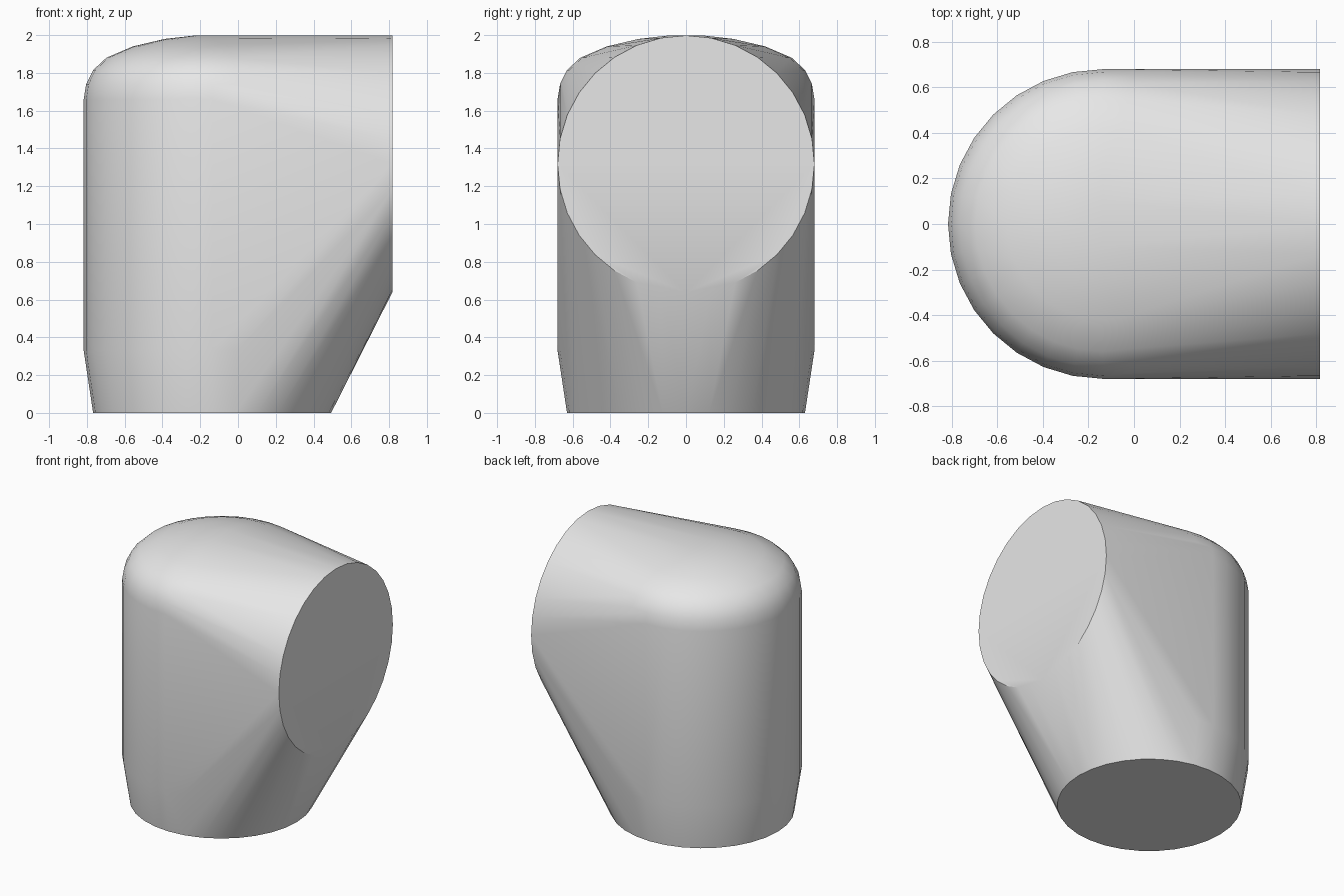
import bpy
import bmesh
from math import cos, sin, pi, radians

cube = bpy.data.objects.get("Cube")
if cube:
    bpy.data.objects.remove(cube, do_unlink=True)

AXIS_X = -0.137   # centre of the upright barrel
END_X = 0.817     # plane of the round side opening
RADIUS = 0.68
SIDES = 32

# One flat colour
grey = bpy.data.materials.new("light_grey")
grey.use_nodes = True
colour = (0.8, 0.8, 0.8, 1)
grey.diffuse_color = colour
grey.node_tree.nodes["Principled BSDF"].inputs["Base Color"].default_value = colour

bm = bmesh.new()

# Upright barrel: tapered foot, straight wall, rounded shoulder and shallow dome
profile = [(0.63, 0), (RADIUS, 0.33), (RADIUS, 1.66), (0.667, 1.74), (0.63, 1.815),
           (0.56, 1.88), (0.42, 1.94), (0.25, 1.98), (0.1, 1.997)]
for radius, height in profile:
    for i in range(SIDES):
        a = 2 * pi * i / SIDES
        bm.verts.new((AXIS_X + radius * cos(a), radius * sin(a), height))

# Round end disc of the side branch
for i in range(SIDES):
    a = 2 * pi * i / SIDES
    bm.verts.new((END_X, RADIUS * sin(a), 1.318 + RADIUS * cos(a)))

# Stretch one convex skin around the barrel and the disc
hull = bmesh.ops.convex_hull(bm, input=bm.verts[:])
loose = {g for g in hull["geom_interior"] + hull["geom_unused"]
         if isinstance(g, bmesh.types.BMVert)}
bmesh.ops.delete(bm, geom=list(loose), context="VERTS")

# Merge the flat caps into single faces
bmesh.ops.dissolve_limit(bm, angle_limit=radians(0.5), verts=bm.verts[:], edges=bm.edges[:])
bmesh.ops.recalc_face_normals(bm, faces=bm.faces[:])

mesh = bpy.data.meshes.new("elbow_body")
bm.to_mesh(mesh)
bm.free()
mesh.materials.append(grey)
body = bpy.data.objects.new("elbow_body", mesh)
bpy.context.collection.objects.link(body)

# Smooth skin with crisp rims
bpy.ops.object.select_all(action="DESELECT")
body.select_set(True)
bpy.context.view_layer.objects.active = body
bpy.ops.object.shade_smooth_by_angle(angle=radians(30))
